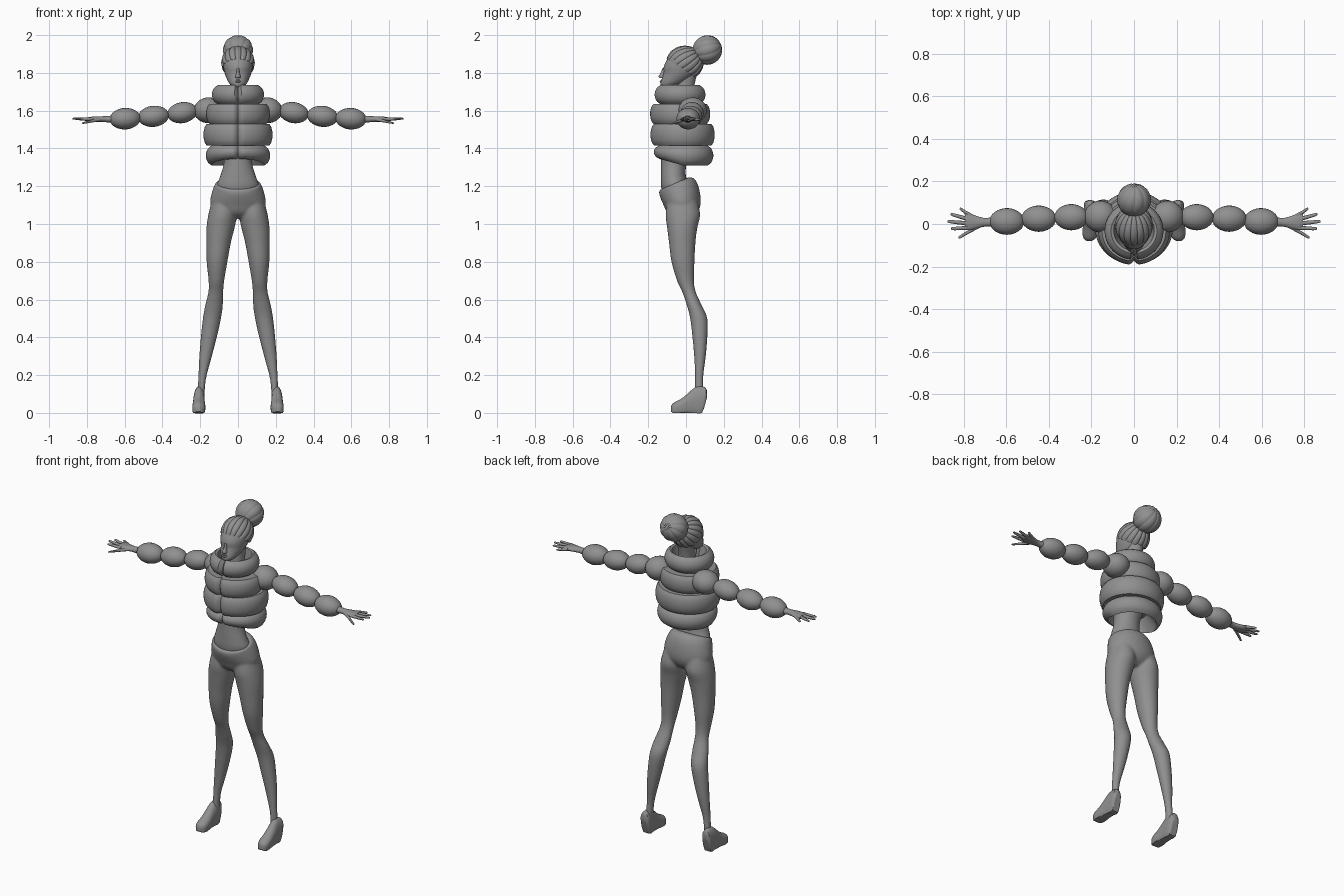
import bpy, bmesh, math
from mathutils import Vector

if "Cube" in bpy.data.objects:
    bpy.data.objects.remove(bpy.data.objects["Cube"])

grey = bpy.data.materials.new("plain grey")
grey.diffuse_color = (0.28, 0.28, 0.28, 1)
grey.use_nodes = True
grey.node_tree.nodes["Principled BSDF"].inputs["Base Color"].default_value = grey.diffuse_color
AXES = {"x": ((0, 1, 0), (0, 0, 1)), "y": ((1, 0, 0), (0, 0, 1)), "z": ((1, 0, 0), (0, 1, 0))}


def finish(name, bm, angle=40):
    bmesh.ops.recalc_face_normals(bm, faces=bm.faces)
    me = bpy.data.meshes.new(name)
    bm.to_mesh(me)
    bm.free()
    ob = bpy.data.objects.new(name, me)
    bpy.context.collection.objects.link(ob)
    me.materials.append(grey)
    bpy.ops.object.select_all(action="DESELECT")
    ob.select_set(True)
    bpy.context.view_layer.objects.active = ob
    bpy.ops.object.shade_smooth_by_angle(angle=math.radians(angle))
    return ob


def mirror(ob):
    ob.modifiers.new("mirror", "MIRROR").use_clip = False


def smooth_path(keys, n):
    """Catmull-Rom through rows of numbers."""
    out = []
    for i in range(len(keys) - 1):
        p0, p1, p2, p3 = (keys[max(0, min(len(keys) - 1, i + k))] for k in (-1, 0, 1, 2))
        for s in range(n):
            t = s / n
            out.append([0.5 * (2 * b + (c - a) * t + (2 * a - 5 * b + 4 * c - d) * t * t
                               + (3 * b - a - 3 * c + d) * t ** 3)
                        for a, b, c, d in zip(p0, p1, p2, p3)])
    return out + [list(keys[-1])]


def loft(bm, rows, axis="z", seg=24, n=4, shape=None, caps=True):
    """Rows are x, y, z, radius 1, radius 2; shape adjusts each ring point."""
    u, v = (Vector(a) for a in AXES[axis])
    rings = []
    for r in (smooth_path(rows, n) if n > 1 else rows):
        ring = []
        for k in range(seg):
            a = 2 * math.pi * k / seg
            p = Vector(r[:3]) + u * r[3] * math.cos(a) + v * r[4] * math.sin(a)
            ring.append(bm.verts.new(shape(p, a, r) if shape else p))
        rings.append(ring)
    for a, b in zip(rings, rings[1:]):
        for k in range(seg):
            bm.faces.new((a[k], a[k - 1], b[k - 1], b[k]))
    if caps:
        bm.faces.new(rings[0])
        bm.faces.new(rings[-1])


def part(name, rows, **kw):
    bm = bmesh.new()
    loft(bm, rows, **kw)
    return finish(name, bm)


def span(z, half, front, back):
    return (0, (front + back) / 2, z, half, (back - front) / 2)


# Puffy jacket: stacked quilted bands with a zip groove, then a rolled collar
bands = [(1.31, 1.415, .17, -.172, .145), (1.415, 1.53, .183, -.19, .152),
         (1.53, 1.635, .168, -.192, .128), (1.635, 1.735, .138, -.168, .103)]
jacket = [span(1.40, .10, -.14, .06), span(1.34, .125, -.145, .10)]
for i, (z0, z1, half, front, back) in enumerate(bands):
    for s in range(9):
        t = s / 8
        lip = .03 if i in (0, 3) else .018
        d = -lip * (1 - math.sin(math.pi * t) ** .6)
        jacket.append(span(z0 + (z1 - z0) * t, half + d, front - d, back + d))
jacket += [span(1.73, .095, -.125, .065), span(1.68, .085, -.11, .055), span(1.6, .07, -.09, .05)]


def jacket_shape(p, a, r):
    dist = a - 1.5 * math.pi
    dent = math.exp(-(dist / .07) ** 2)
    p = Vector((p.x, p.y + .02 * dent, p.z - .012 * dent * (p.z > 1.66)))
    if p.z < 1.42:  # hem rises at the front
        p.z += .035 * max(0, -math.sin(a)) * (1.42 - p.z) / .11
    return p


part("jacket", jacket, seg=96, n=1, shape=jacket_shape)

# Sleeves: four overlapping padded sections
bm = bmesh.new()
for x0, x1, y, z0, z1, r in [(.08, .235, .035, 1.605, 1.60, .068), (.215, .375, .032, 1.597, 1.582, .056),
                             (.365, .53, .025, 1.575, 1.565, .056), (.515, .68, .012, 1.56, 1.555, .057)]:
    rows = []
    for s in range(13):
        t = s / 12
        k = max(.02, math.sin(math.pi * t)) ** .45
        rows.append((x0 + (x1 - x0) * t, y, z0 + (z1 - z0) * t, r * 1.1 * k, r * k))
    loft(bm, rows, "x", n=1)
mirror(finish("sleeve", bm))

# Hands: palm, four fingers and a thumb
bm = bmesh.new()
loft(bm, [(.66, .01, 1.555, .024, .02), (.70, .008, 1.555, .02, .016), (.74, .008, 1.555, .03, .015),
          (.775, .012, 1.555, .04, .013), (.795, .018, 1.555, .034, .009)], "x", seg=16)
for x0, y0, x1, y1, z1 in [(.77, -.018, .86, -.022, 1.556), (.78, .003, .877, .012, 1.558),
                           (.78, .024, .862, .045, 1.556), (.765, .04, .82, .07, 1.552),
                           (.72, -.006, .825, -.062, 1.535)]:
    m = [(a + b) / 2 for a, b in zip((x0, y0, 1.555), (x1, y1, z1))]
    loft(bm, [(x0, y0, 1.555, .010, .009), (*m, .009, .008),
              (x1 - .006, y1, z1, .007, .005), (x1, y1, z1, .001, .001)], "x", seg=10, n=3)
mirror(finish("hand", bm))

# Bare waist
part("waist", [span(1.14, .10, -.12, .03), span(1.2, .112, -.132, .02), span(1.25, .095, -.133, .0),
               span(1.31, .077, -.132, .0), span(1.36, .076, -.13, .01), span(1.42, .09, -.12, .03)], seg=32)

# Trousers: hips and both legs fused into one surface
bm = bmesh.new()


def tilt(p, a, r):  # waistline slopes up to the back
    return p + Vector((0, 0, (p.y + .06) * .44 * max(0, min(1, (r[2] - 1.1) / .1))))


loft(bm, [span(1.03, .07, -.065, .025), span(1.06, .125, -.10, .06), span(1.11, .147, -.122, .078),
          span(1.16, .138, -.136, .068), span(1.195, .126, -.142, .045), span(1.215, .118, -.142, .015)],
     seg=40, shape=tilt)
# height, inner x, outer x, front y, back y
leg = [(1.12, .01, .14, -.10, .06), (1.05, .006, .157, -.108, .075), (.98, .018, .167, -.10, .06),
       (.9, .038, .168, -.09, .05), (.8, .056, .166, -.077, .045), (.7, .073, .156, -.048, .042),
       (.64, .078, .157, -.02, .052), (.57, .08, .174, .004, .083), (.5, .09, .186, .022, .113),
       (.4, .112, .197, .034, .113), (.3, .138, .205, .043, .105), (.2, .165, .21, .048, .092),
       (.14, .174, .212, .047, .092), (.09, .176, .212, .045, .09)]
for side in (1, -1):
    loft(bm, [(side * (i + o) / 2, (f + b) / 2, z, (o - i) / 2, (b - f) / 2) for z, i, o, f, b in leg], seg=28)
trousers = finish("trousers", bm, 60)
mod = trousers.modifiers.new("fuse", "REMESH")
mod.mode, mod.voxel_size, mod.use_smooth_shade = "VOXEL", .007, True
mod = trousers.modifiers.new("relax", "SMOOTH")
mod.factor, mod.iterations = .5, 5


# Shoes: wedge heel, rounded toe, flat sole
def sole(p, a, r):
    if math.sin(a) < 0:
        p.x = r[0] + r[3] * math.copysign(abs(math.cos(a)) ** .5, math.cos(a))
        p.z = max(r[2] - r[4], p.z - .01)
    return p


shoe = []
for y, x, low, top, half in [(.112, .207, .085, .11, .008), (.105, .207, .06, .132, .024),
                             (.085, .206, 0, .14, .029), (.05, .206, 0, .137, .03), (.015, .207, 0, .108, .031),
                             (-.02, .207, 0, .078, .034), (-.05, .208, 0, .062, .034),
                             (-.07, .209, 0, .05, .026), (-.08, .21, .008, .035, .01)]:
    shoe.append((x, y, (low + top) / 2, half, (top - low) / 2))
mirror(part("shoe", shoe, axis="y", n=2, shape=sole))

# Neck and head
part("neck", [span(1.58, .05, -.06, .05), span(1.7, .042, -.055, .04), span(1.8, .045, -.05, .06)])
part("head", [span(1.722, .012, -.115, -.07), span(1.728, .03, -.131, -.055), span(1.745, .047, -.135, -.015),
              span(1.77, .06, -.128, .025), span(1.80, .071, -.119, .055), span(1.83, .077, -.118, .07),
              span(1.86, .079, -.106, .076), span(1.89, .074, -.085, .073), span(1.92, .05, -.05, .05),
              span(1.932, .01, -.01, .01)], seg=32)
part("nose", [(0, -.115, 1.826, .006, .008), (0, -.121, 1.80, .009, .014), (0, -.126, 1.78, .014, .019),
              (0, -.125, 1.772, .012, .013)], seg=12)
part("lips", [(0, -.128, 1.748, .005, .008), (0, -.128, 1.753, .017, .012), (0, -.126, 1.757, .014, .009),
              (0, -.125, 1.762, .015, .01), (0, -.122, 1.766, .005, .006)], seg=16, n=2)


# Hair: combed strands sweep back from the hairline and meet at the bun
def strands(name, centre, radii, lift, count, depth, reach, twist=0):
    bm = bmesh.new()
    axis = Vector((0, math.cos(lift), math.sin(lift)))
    up = Vector((0, -math.sin(lift), math.cos(lift)))
    rings, seg, steps = [], 96, 20
    for s in range(steps + 1):
        ring = []
        for k in range(seg):
            phi = 2 * math.pi * k / seg
            th = max(.02, reach(phi) * s / steps)
            d = axis * math.cos(th) + (up * math.cos(phi) + Vector((1, 0, 0)) * math.sin(phi)) * math.sin(th)
            wave = abs(math.cos(count * phi / 2 + twist * th)) ** .4
            scale = 1 - depth * (1 - wave) * math.sin(min(th, 2.4)) ** .5
            ring.append(bm.verts.new([c + r * scale * e for c, r, e in zip(centre, radii, d)]))
        rings.append(ring)
    for a, b in zip(rings, rings[1:]):
        for k in range(seg):
            bm.faces.new((a[k], a[k - 1], b[k - 1], b[k]))
    bm.faces.new(rings[0])
    bm.faces.new(rings[-1])
    return finish(name, bm, 50)


strands("hair", (0, -.006, 1.853), (.089, .099, .091), math.radians(37), 16, .06,
        lambda phi: math.radians(112 + 18 * math.cos(phi)))
strands("hair_bun", (0, .113, 1.921), (.08, .078, .079), math.radians(25), 10, .07, lambda phi: 3.12, 1.0)
